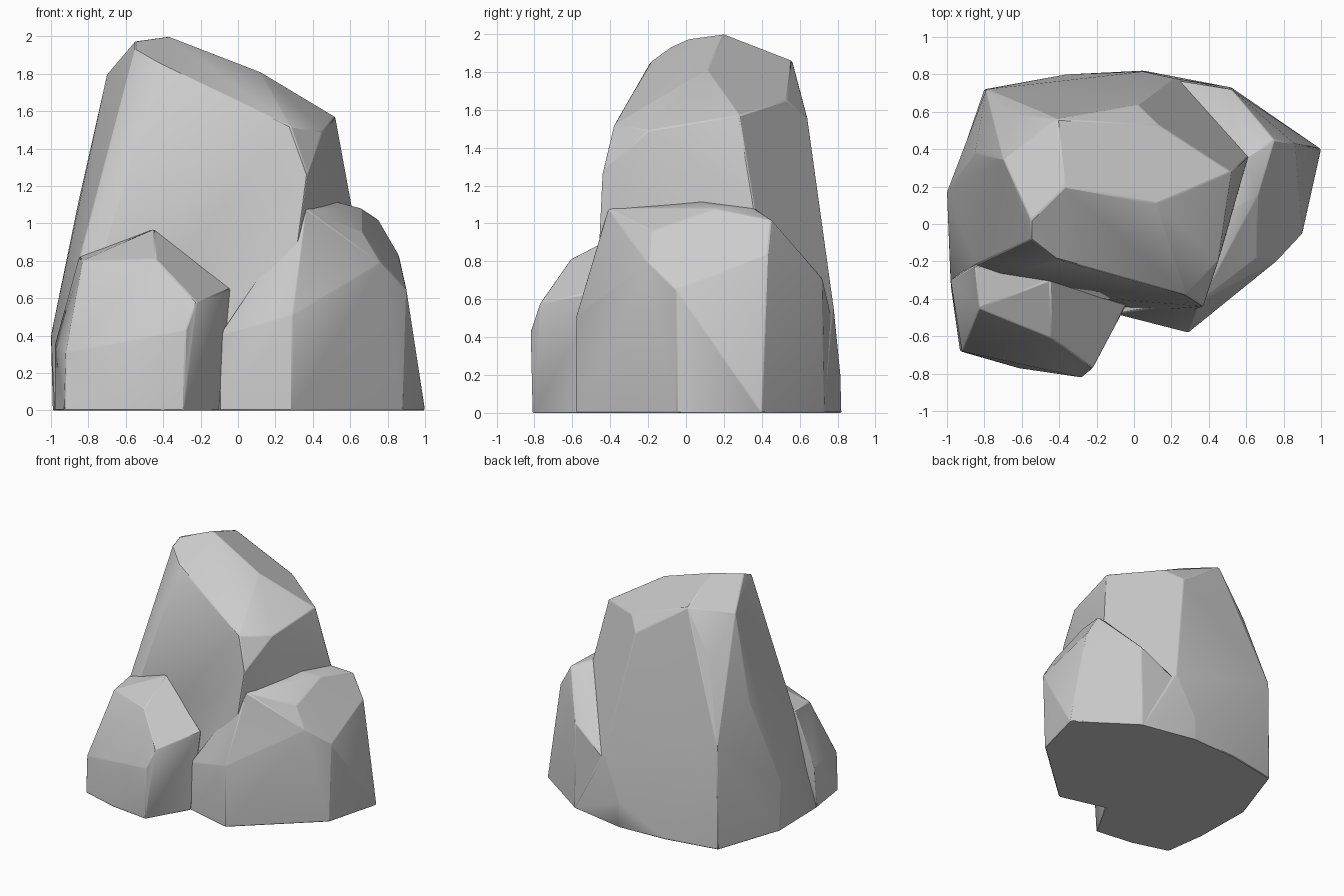
import bpy, bmesh, math


def boulder(name, points):
    """Faceted stone: convex hull of its corner points, with softened edges."""
    bm = bmesh.new()
    for p in points:
        bm.verts.new(p)
    res = bmesh.ops.convex_hull(bm, input=bm.verts[:])
    loose = [v for v in bm.verts if not v.link_faces]
    bmesh.ops.delete(bm, geom=loose, context='VERTS')
    bmesh.ops.dissolve_limit(bm, angle_limit=math.radians(5),
                             verts=bm.verts[:], edges=bm.edges[:])
    bmesh.ops.recalc_face_normals(bm, faces=bm.faces[:])
    mesh = bpy.data.meshes.new(name)
    bm.to_mesh(mesh)
    bm.free()
    ob = bpy.data.objects.new(name, mesh)
    bpy.context.collection.objects.link(ob)
    bev = ob.modifiers.new("soft_edges", 'BEVEL')
    bev.width = 0.006
    bev.segments = 1
    bev.limit_method = 'ANGLE'
    bev.angle_limit = math.radians(12)
    bpy.context.view_layer.objects.active = ob
    ob.select_set(True)
    bpy.ops.object.shade_smooth_by_angle(angle=math.radians(20))
    ob.select_set(False)
    return ob


# Tall leaning rock
boulder("main_rock", [
    # crown
    (-.37, .20, 2.0), (-.55, .02, 1.975), (.12, .11, 1.81), (.52, .28, 1.57),
    (.13, .53, 1.65), (.02, .64, 1.56), (-.41, .56, 1.86), (-.70, .35, 1.80),
    # upper edge of the front face and the right shoulder
    (-.55, -.08, 1.93), (-.41, -.19, 1.85), (.28, -.38, 1.52),
    (.37, -.44, 1.27), (.45, -.20, 1.49), (.61, .36, 1.08),
    # middle of left and back sides
    (-.64, .59, 1.46), (-.85, .38, 1.13), (-.79, .72, .86),
    (-.85, -.22, .80), (-1, .17, .40), (.21, .78, .55), (-.04, -.43, .65),
    # foot
    (-.99, .17, 0), (-.98, -.33, 0), (-.80, .72, 0), (-.36, .80, 0),
    (.05, .82, 0), (.05, .815, .2), (.52, .73, 0), (.60, .30, 0),
    (.20, -.50, 0), (-.10, -.48, 0),
])

# Shoulder rock on the right
boulder("right_rock", [
    (.36, -.41, 1.08), (.47, .05, 1.13), (.60, .36, 1.08), (.66, .15, 1.08),
    (.75, .45, 1.02), (.66, -.18, .96), (.76, -.20, .79), (.90, -.05, .65),
    (.86, .43, .83), (.52, .72, .71), (.21, .77, .50),
    (.29, -.58, .51), (-.10, -.48, .40),
    (-.10, -.48, 0), (.29, -.58, 0), (.88, -.05, 0), (1, .40, 0),
    (.52, .73, 0), (.20, .78, 0),
])

# Low rock at the front left
boulder("front_left_rock", [
    (-.85, -.22, .82), (-.45, -.30, .97), (-.83, -.45, .80), (-.44, -.61, .81),
    (-.04, -.43, .65), (-.22, -.77, .58), (-.28, -.82, .43), (-.92, -.68, .31),
    (-.10, -.48, .40), (-.10, -.48, 0), (-.29, -.81, 0), (-.62, -.77, 0),
    (-.93, -.68, 0), (-.98, -.33, 0), (-.98, -.30, .35), (-.60, 0, 0),
])
